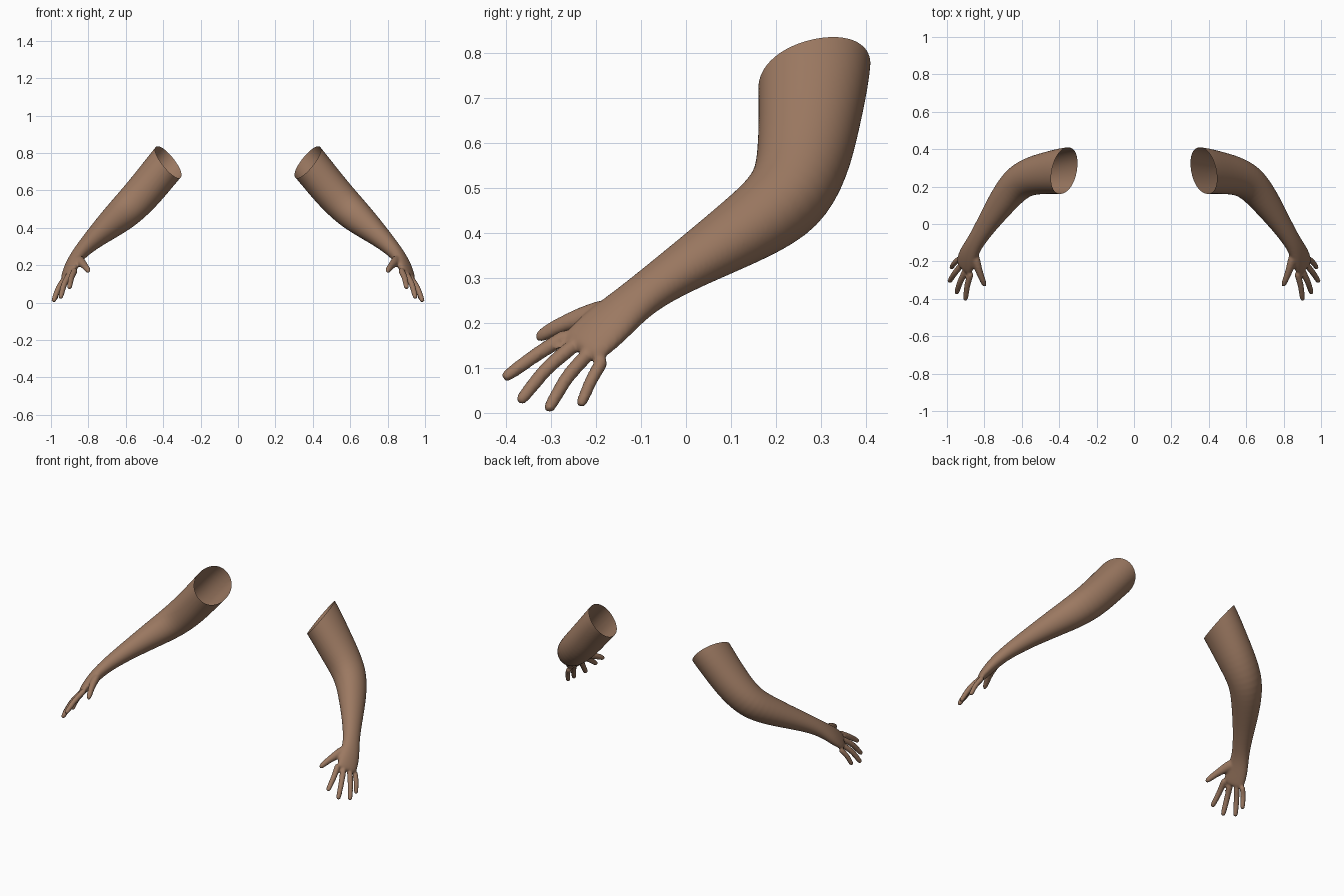
import bpy, bmesh, math
from mathutils import Vector, Matrix

if "Cube" in bpy.data.objects:
    bpy.data.objects.remove(bpy.data.objects["Cube"])

skin = bpy.data.materials.new("brown_skin")
skin.use_nodes = True
tone = (0.33, 0.19, 0.12, 1)
skin.diffuse_color = tone
skin.node_tree.nodes["Principled BSDF"].inputs["Base Color"].default_value = tone

FRONT = Vector((0, -1, 0))             # wide axis of the upper arm section
THUMBWARD = Vector((-.57, -.7, .45))   # wide axis of the hand section


def loft(bm, rings, sides, twist=(1, 1), power=1.0):
    """Closed tube through (centre, half width, half depth) rings."""
    pts = [Vector(r[0]) for r in rings]
    loops = []
    for i, (_, a, b) in enumerate(rings):
        t = (pts[min(i + 1, len(pts) - 1)] - pts[max(i - 1, 0)]).normalized()
        f = twist[0] + (twist[1] - twist[0]) * i / (len(pts) - 1)
        u = FRONT.lerp(THUMBWARD, min(max(f, 0), 1))
        u = (u - t * u.dot(t)).normalized()
        v = t.cross(u)
        loop = []
        for k in range(sides):
            ang = math.tau * k / sides
            c, s = math.cos(ang), math.sin(ang)
            c = math.copysign(abs(c) ** power, c)
            s = math.copysign(abs(s) ** power, s)
            loop.append(bm.verts.new(pts[i] + u * a * c + v * b * s))
        loops.append(loop)
    for p, q in zip(loops, loops[1:]):
        for k in range(sides):
            n = (k + 1) % sides
            bm.faces.new((p[k], p[n], q[n], q[k]))
    bm.faces.new(loops[0][::-1])
    bm.faces.new(loops[-1])


def finger(bm, base, mid, tip, r):
    """Tapered digit with a rounded end."""
    b, m, t = Vector(base), Vector(mid), Vector(tip)
    loft(bm, [(b, r * 1.1, r * 1.1), (b.lerp(m, .5), r * 1.05, r * 1.05), (m, r, r),
              (m.lerp(t, .55), r * .95, r * .95), (m.lerp(t, .9), r * .85, r * .85),
              (t, r * .6, r * .6)], 8)


bm = bmesh.new()

# Arm from beyond the shoulder cut down to the knuckles
loft(bm, [
    ((.27, .29, .87), .132, .108),
    ((.37, .285, .755), .128, .106),
    ((.45, .275, .655), .116, .104),
    ((.53, .262, .56), .107, .102),
    ((.615, .23, .475), .096, .094),
    ((.69, .14, .412), .084, .077),
    ((.77, .025, .342), .064, .056),
    ((.825, -.06, .288), .052, .044),
    ((.862, -.118, .245), .051, .037),
    ((.888, -.17, .2), .062, .033),
    ((.905, -.218, .158), .064, .025),
    ((.912, -.24, .137), .056, .018),
], 16, twist=(-.3, 1.3), power=.95)

# Thumb with its fleshy base, then four fingers
loft(bm, [((.868, -.13, .23), .024, .022), ((.852, -.175, .226), .034, .027),
          ((.838, -.225, .215), .028, .023), ((.82, -.275, .197), .02, .019),
          ((.805, -.312, .178), .019, .017), ((.796, -.335, .163), .011, .01)], 8)
digits = [
    ((.87, -.255, .178), (.892, -.328, .133), (.902, -.407, .076), .0175),
    ((.897, -.24, .158), (.93, -.31, .1), (.95, -.372, .022), .0175),
    ((.918, -.212, .138), (.96, -.265, .08), (.988, -.309, .003), .017),
    ((.932, -.182, .122), (.962, -.21, .075), (.978, -.236, .014), .0155),
]
for d in digits:
    finger(bm, *d)
bmesh.ops.recalc_face_normals(bm, faces=bm.faces)

# Fuse the parts into one smooth skin
mesh = bpy.data.meshes.new("left_arm")
bm.to_mesh(mesh)
bm.free()
left = bpy.data.objects.new("left_arm", mesh)
bpy.context.collection.objects.link(left)
sub = left.modifiers.new("round", 'SUBSURF')
sub.levels = 2
fuse = left.modifiers.new("fuse", 'REMESH')
fuse.mode = 'VOXEL'
fuse.voxel_size = .006
soft = left.modifiers.new("soften", 'SMOOTH')
soft.factor = .5
soft.iterations = 4
graph = bpy.context.evaluated_depsgraph_get()
graph.update()
fused = bpy.data.meshes.new_from_object(left.evaluated_get(graph))
left.modifiers.clear()

# Open the shoulder end with a slanted cut
bm = bmesh.new()
bm.from_mesh(fused)
bmesh.ops.bisect_plane(bm, geom=bm.verts[:] + bm.edges[:] + bm.faces[:],
                       plane_co=(.373, .285, .751), plane_no=(-.78, -.27, .65),
                       clear_outer=True)
for f in bm.faces:
    f.smooth = True
    f.material_index = 0
bm.to_mesh(mesh)

# Mirrored right arm
bmesh.ops.transform(bm, matrix=Matrix.Scale(-1, 4, (1, 0, 0)), verts=bm.verts)
bmesh.ops.reverse_faces(bm, faces=bm.faces)
mirror = bpy.data.meshes.new("right_arm")
bm.to_mesh(mirror)
bm.free()
bpy.data.meshes.remove(fused)
right = bpy.data.objects.new("right_arm", mirror)
bpy.context.collection.objects.link(right)
for m in (mesh, mirror):
    m.materials.clear()
    m.materials.append(skin)
